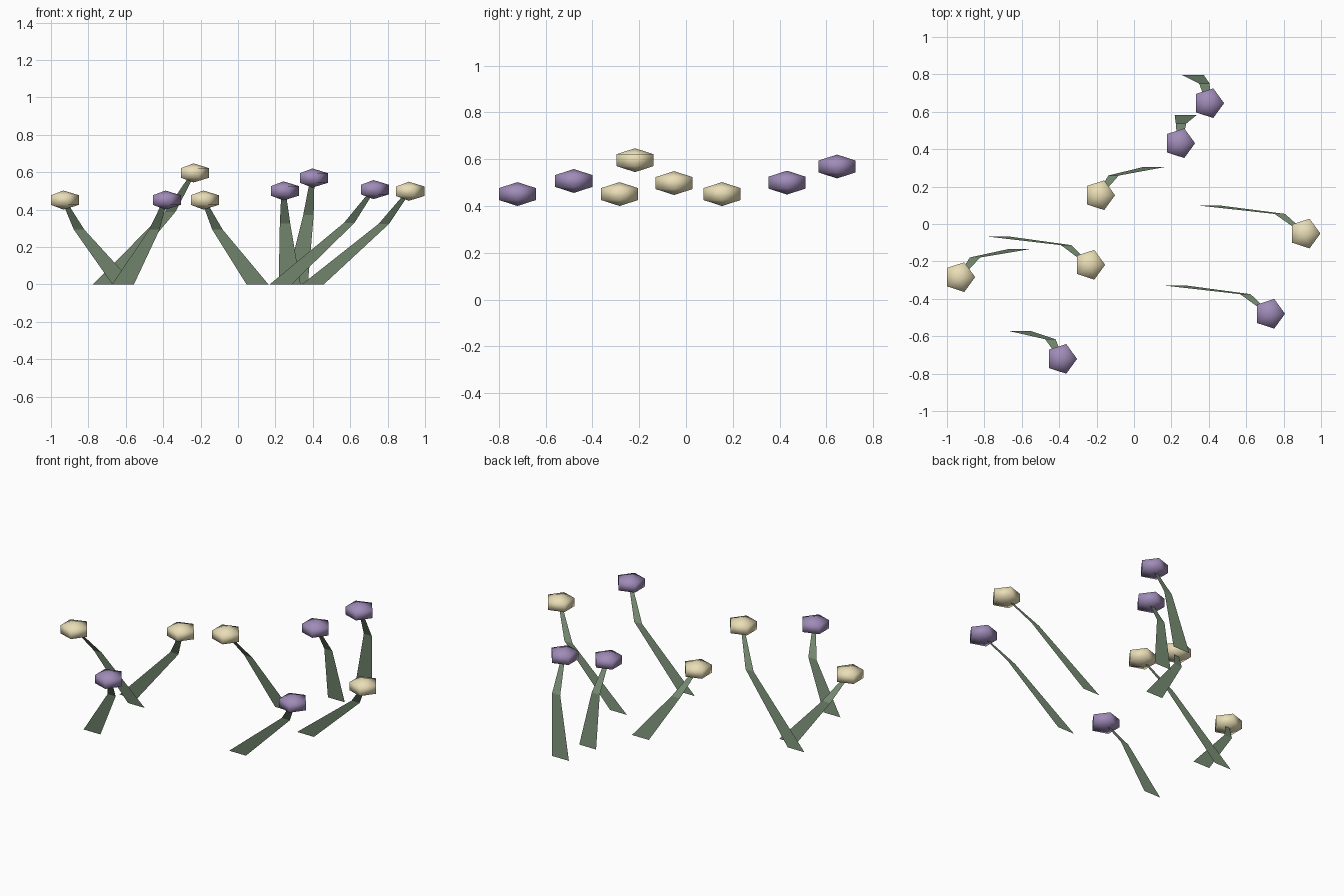
import bpy, math

if "Cube" in bpy.data.objects:
    bpy.data.objects.remove(bpy.data.objects["Cube"])

def material(name, rgb):
    m = bpy.data.materials.new(name)
    m.diffuse_color = (*rgb, 1)
    m.use_nodes = True
    m.node_tree.nodes["Principled BSDF"].inputs["Base Color"].default_value = m.diffuse_color
    return m

GREEN = material("stem_green", (0.19, 0.27, 0.175))
CREAM = material("cream", (0.82, 0.73, 0.47))
PURPLE = material("purple", (0.35, 0.26, 0.48))

def make_object(name, verts, faces, mat, smooth=False):
    me = bpy.data.meshes.new(name)
    me.from_pydata(verts, [], faces)
    me.materials.append(mat)
    me.polygons.foreach_set("use_smooth", [smooth] * len(faces))
    me.update()
    ob = bpy.data.objects.new(name, me)
    bpy.context.collection.objects.link(ob)
    return ob

# Flower head: squashed five-sided ball with two rings and two poles
def flower_head(name, x, y, z, mat, r=0.0835, h=0.051, n=5):
    verts = [(0, 0, h), (0, 0, -h)]
    for zz in (h / 2, -h / 2):
        for i in range(n):
            a = math.tau * i / n
            verts.append((r * math.cos(a), r * math.sin(a), zz))
    faces = []
    for i in range(n):
        u, v = 2 + i, 2 + (i + 1) % n
        faces += [(0, u, v), (u, u + n, v + n, v), (1, v + n, u + n)]
    ob = make_object(name, verts, faces, mat, True)
    ob.location = (x, y, z)

# Stem: flat tapering ribbon, bent forward and sideways towards the head
def stem(name, base_x, x, y, z):
    verts = []
    for fz, fx, fy, w in ((0, 0, 0, 0.117), (0.65, 0.74, 0.3, 0.056), (1, 1, 1, 0.022)):
        cx = base_x + (x - base_x) * fx
        cy = y + 0.15 * (1 - fy)
        verts += [(cx - w / 2, cy, z * fz), (cx + w / 2, cy, z * fz)]
    make_object(name, verts, [(0, 1, 3, 2), (2, 3, 5, 4)], GREEN)

# Each flower: stem base x, head x, y, z, colour
flowers = [
    (-0.613, -0.933, -0.284, 0.451, CREAM),
    (-0.615, -0.388, -0.721, 0.451, PURPLE),
    (-0.718, -0.238, -0.218, 0.596, CREAM),
    (0.104, -0.185, 0.154, 0.451, CREAM),
    (0.276, 0.243, 0.432, 0.500, PURPLE),
    (0.315, 0.398, 0.646, 0.569, PURPLE),
    (0.228, 0.724, -0.480, 0.507, PURPLE),
    (0.400, 0.913, -0.051, 0.498, CREAM),
]
for i, (bx, x, y, z, mat) in enumerate(flowers, 1):
    stem(f"stem_{i}", bx, x, y, z)
    flower_head(f"flower_head_{i}", x, y, z, mat)
